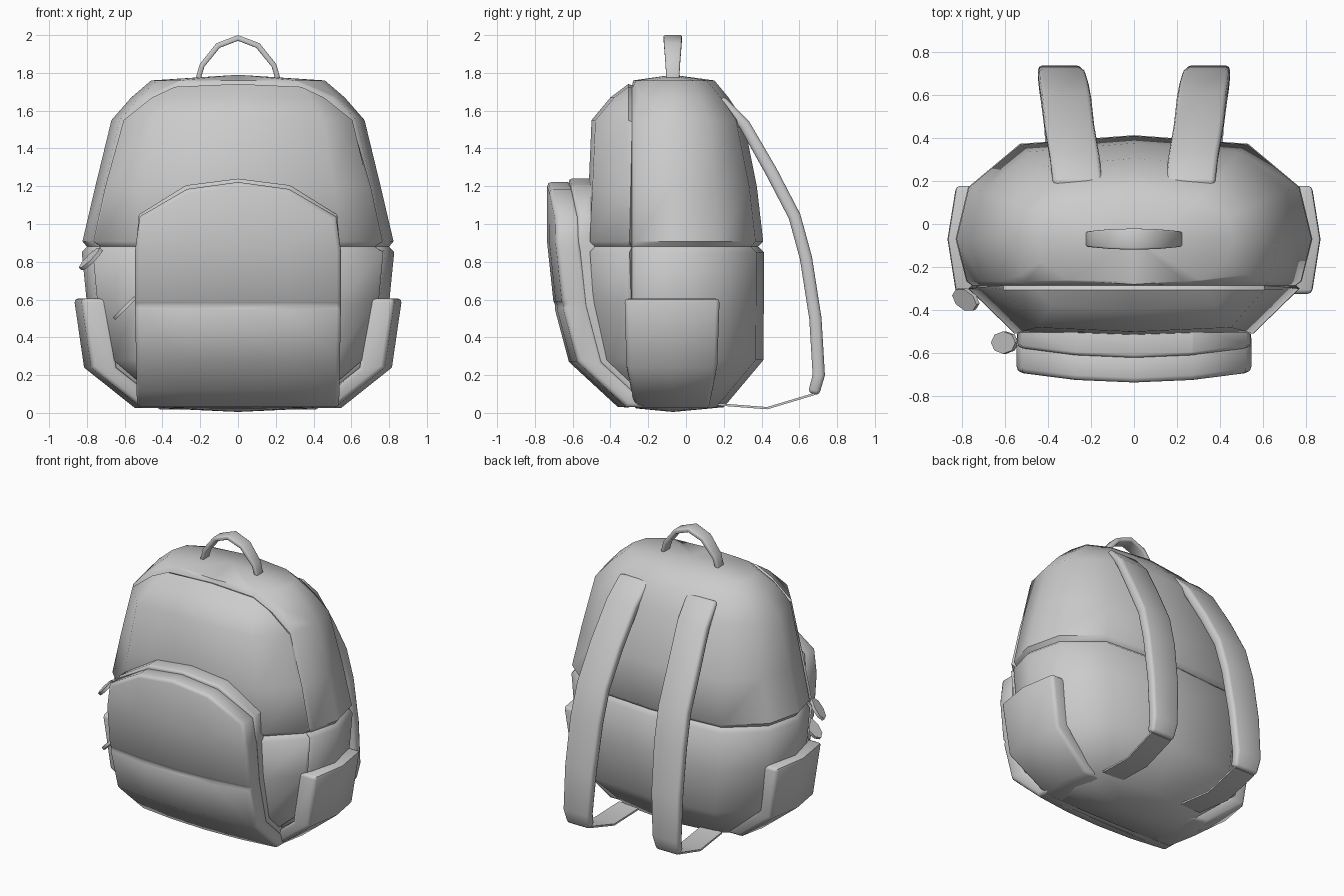
import bpy, bmesh, math
from mathutils import Vector, Matrix

if "Cube" in bpy.data.objects:
    bpy.data.objects.remove(bpy.data.objects["Cube"])


def loft(rings, top=None, bottom=None):
    """Skin closed rings; ends are capped flat or by a pole point."""
    bm = bmesh.new()
    vs = [[bm.verts.new(p) for p in r] for r in rings]
    n = len(rings[0])
    for a, b in zip(vs, vs[1:]):
        for i in range(n):
            bm.faces.new((a[i], a[(i + 1) % n], b[(i + 1) % n], b[i]))
    for ring, pole in ((vs[0], bottom), (vs[-1], top)):
        if pole:
            c = bm.verts.new(pole)
            for i in range(n):
                bm.faces.new((ring[i], ring[(i + 1) % n], c))
        else:
            bm.faces.new(ring)
    bmesh.ops.recalc_face_normals(bm, faces=bm.faces[:])
    return bm


def cut(bm, axis, pos):
    co, no = Vector((0, 0, 0)), Vector((0, 0, 0))
    co[axis], no[axis] = pos, 1
    bmesh.ops.bisect_plane(bm, geom=bm.verts[:] + bm.edges[:] + bm.faces[:],
                           dist=1e-4, plane_co=co, plane_no=no)


def groove(bm, axis, pos, half, depth):
    for p in (pos - half, pos, pos + half):
        cut(bm, axis, p)
    bm.normal_update()
    for v, n in [(v, v.normal.copy()) for v in bm.verts if abs(v.co[axis] - pos) < 1e-3]:
        n[axis] = 0
        if n.length > 1e-4:
            v.co -= n.normalized() * depth


def finish(name, bm, bevel=0, limit=60, smooth=50):
    bmesh.ops.recalc_face_normals(bm, faces=bm.faces[:])
    if bevel:
        edges = [e for e in bm.edges if e.calc_face_angle(0) > math.radians(limit)]
        bmesh.ops.bevel(bm, geom=edges, offset=bevel, segments=2, profile=0.5,
                        affect='EDGES', clamp_overlap=True)
    me = bpy.data.meshes.new(name)
    bm.to_mesh(me)
    bm.free()
    ob = bpy.data.objects.new(name, me)
    bpy.context.collection.objects.link(ob)
    bpy.ops.object.select_all(action='DESELECT')
    ob.select_set(True)
    bpy.context.view_layer.objects.active = ob
    bpy.ops.object.shade_smooth_by_angle(angle=math.radians(smooth))
    return ob


def ribbon(name, path, place, bevel):
    """Sweep a flat band along (u, v, thickness, centre, half width) points."""
    rings = []
    for i, (u, v, t, c, h) in enumerate(path):
        a, b = path[max(i - 1, 0)], path[min(i + 1, len(path) - 1)]
        d = Vector((b[0] - a[0], b[1] - a[1])).normalized()
        nu, nv = -d.y * t / 2, d.x * t / 2
        rings.append([place(u + s * nu, v + s * nv, c + k * h)
                      for s, k in ((1, 1), (1, -1), (-1, -1), (-1, 1))])
    return finish(name, loft(rings), bevel)


# main bag: stacked cross-sections, then sewn seams
def body_ring(z, w, yf, yb):
    yc = -0.07
    half = [(0.67 * w, yf + 0.02), (0.93 * w, (yf + yc) / 2), (w, yc),
            (0.93 * w, (yb + yc) / 2), (0.64 * w, yb - 0.04)]
    pts = [(0, yf)] + half + [(0, yb)] + [(-x, y) for x, y in reversed(half)]
    return [(x, y, z) for x, y in pts]


levels = [(0.03, 0.54, -0.33, 0.20), (0.28, 0.75, -0.47, 0.41), (0.58, 0.80, -0.51, 0.412),
          (0.88, 0.83, -0.53, 0.412), (1.2, 0.755, -0.515, 0.375), (1.55, 0.67, -0.50, 0.305),
          (1.67, 0.565, -0.40, 0.225), (1.76, 0.46, -0.28, 0.15)]
bag = loft([body_ring(*l) for l in levels], (0, -0.07, 1.79), (0, -0.07, 0.005))
groove(bag, 2, 0.88, 0.028, 0.03)
groove(bag, 1, -0.285, 0.02, 0.022)
finish("main_bag", bag, smooth=50)


# front pocket: padded panel over a gusset, following one side profile
def front_y(z):
    prof = [(0.03, -0.36), (0.27, -0.62), (0.57, -0.70), (0.9, -0.735), (1.3, -0.735)]
    for (z0, y0), (z1, y1) in zip(prof, prof[1:]):
        if z <= z1:
            return y0 + (y1 - y0) * (z - z0) / (z1 - z0)
    return prof[-1][1]


def front_pocket(name, half, front, back, bevel, seam):
    outline = half + [(-x, z) for x, z in reversed(half) if x > 0]
    bm = loft([[(x, y, z) for x, z in outline] for y in (0, 1)])
    for x in (-0.27, 0, 0.27):
        cut(bm, 0, x)
    for z in (0.12, 0.27, 0.55, 0.57, 0.59, 0.9):
        cut(bm, 2, z)
    for v in bm.verts:
        is_front = v.co.y < 0.5
        v.co.y = front_y(v.co.z) + 0.16 * v.co.x ** 2 + (front if is_front else back)
        if is_front and abs(v.co.z - 0.57) < 1e-3:
            v.co.y += seam
    finish(name, bm, bevel)


front_pocket("front_pocket_gusset",
             [(0.53, 0.035), (0.54, 0.57), (0.54, 0.87), (0.525, 1.05), (0.275, 1.205), (0, 1.24)],
             0.115, 0.26, 0.025, 0)
front_pocket("front_pocket_panel",
             [(0.535, 0.03), (0.545, 0.57), (0.545, 0.86), (0.52, 1.04), (0.27, 1.185), (0, 1.222)],
             0, 0.13, 0.035, 0.014)

# side pockets, straps with webbing, both sides
for s, side in ((1, "right"), (-1, "left")):
    rings = []
    for z, x, y0, y1 in ((0.025, 0.545, -0.27, 0.12), (0.24, 0.815, -0.315, 0.165),
                         (0.605, 0.868, -0.325, 0.178)):
        rings.append([(s * a, b, z) for a, b in
                      ((x - 0.17, y0), (x - 0.04, y0), (x, -0.07), (x - 0.04, y1), (x - 0.17, y1))])
    finish("side_pocket_" + side, loft(rings), 0.02)

    strap = [(0.185, 1.665, 0.04, 0.26, 0.115), (0.31, 1.525, 0.06, 0.275, 0.115),
             (0.45, 1.28, 0.065, 0.30, 0.115), (0.575, 1.04, 0.065, 0.315, 0.115),
             (0.635, 0.82, 0.065, 0.325, 0.115), (0.685, 0.5, 0.065, 0.335, 0.11),
             (0.703, 0.2, 0.065, 0.345, 0.10), (0.675, 0.1, 0.06, 0.345, 0.09)]
    ribbon("shoulder_strap_" + side, strap, lambda u, v, c: (s * c, u, v), 0.02)
    web = [(0.68, 0.1, 0.012, 0.345, 0.08), (0.43, 0.025, 0.012, 0.335, 0.08),
           (0.17, 0.045, 0.012, 0.32, 0.08)]
    ribbon("strap_webbing_" + side, web, lambda u, v, c: (s * c, u, v), 0)

# carry handle
arch = [(0.215, 1.755, 0.026, -0.07, 0.034), (0.19, 1.84, 0.028, -0.07, 0.038),
        (0.105, 1.945, 0.03, -0.07, 0.046)]
arch = [(-p[0],) + p[1:] for p in arch] + [(0, 1.985, 0.03, -0.07, 0.049)] + arch[::-1]
ribbon("carry_handle", arch, lambda u, v, c: (u, c, v), 0.008)

# zip pulls
for name, loc, tilt in (("main_zip_pull", (-0.78, -0.35, 0.815), 22),
                        ("pocket_zip_pull", (-0.60, -0.55, 0.555), 0)):
    bm = bmesh.new()
    bmesh.ops.create_cone(bm, cap_ends=True, segments=8, radius1=0.08, radius2=0.08, depth=0.02)
    m = (Matrix.Translation(loc) @ Matrix.Rotation(math.radians(tilt), 4, 'X')
         @ Matrix.Rotation(math.radians(-45), 4, 'Y') @ Matrix.Diagonal((1, 0.65, 1, 1)))
    bmesh.ops.transform(bm, matrix=m, verts=bm.verts[:])
    finish(name, bm)
